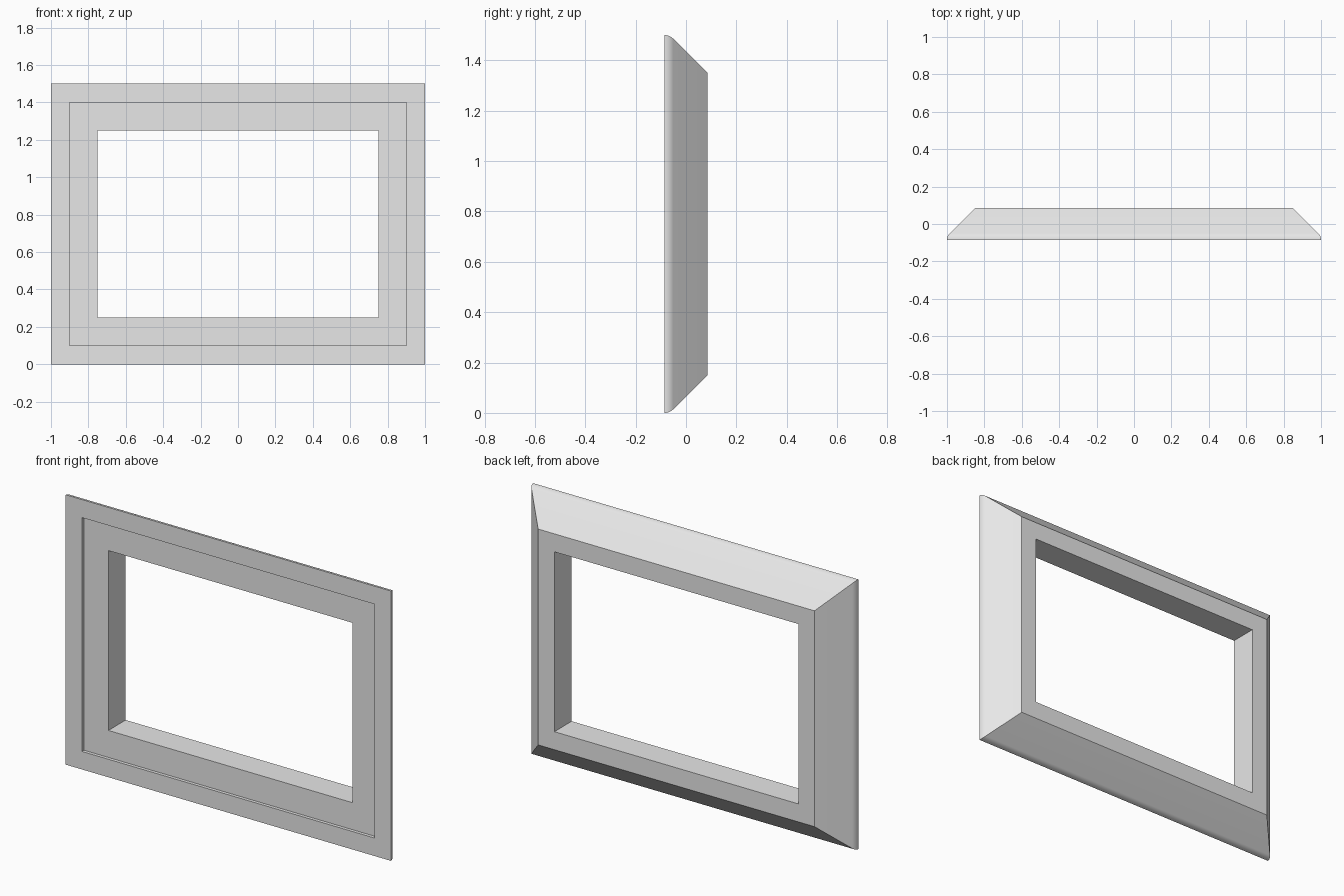
import bpy
import bmesh
import math

cube = bpy.data.objects.get("Cube")
if cube:
    bpy.data.objects.remove(cube, do_unlink=True)

# Overall sizes
HALF_W, HALF_H = 1.0, 0.75
FRONT, BACK = -0.085, 0.085
RIM = 0.1          # flat border around the rebate
WIDTH = 0.25       # full width of the frame bars
REBATE = 0.018     # depth of the step in the front
SLOPE = 0.15       # chamfer on the back
ROUND = 0.02       # tangent length of the rounded outer edge
STEPS = 8

# Plain grey paint
paint = bpy.data.materials.new("light_grey")
paint.use_nodes = True
grey = (0.8, 0.8, 0.8, 1.0)
paint.diffuse_color = grey
paint.node_tree.nodes["Principled BSDF"].inputs["Base Color"].default_value = grey


def moulding_profile():
    """Closed cross-section as (inset from outer edge, y)."""
    radius = ROUND / math.tan(math.pi / 8)
    points = []
    for i in range(STEPS + 1):
        a = math.pi / 4 * i / STEPS
        points.append((radius * (1 - math.cos(a)), FRONT + radius * math.sin(a)))
    points += [(SLOPE, BACK), (WIDTH, BACK), (WIDTH, FRONT + REBATE),
               (RIM, FRONT + REBATE), (RIM, FRONT)]
    return points


# Sweep the moulding around the rectangle with mitred corners
bm = bmesh.new()
rings = []
for sx, sz in ((-1, -1), (1, -1), (1, 1), (-1, 1)):
    rings.append([bm.verts.new((sx * (HALF_W - d), y, HALF_H + sz * (HALF_H - d)))
                  for d, y in moulding_profile()])
for k in range(4):
    a, b = rings[k], rings[(k + 1) % 4]
    for i in range(len(a)):
        j = (i + 1) % len(a)
        bm.faces.new((a[i], b[i], b[j], a[j]))
bmesh.ops.recalc_face_normals(bm, faces=bm.faces)

mesh = bpy.data.meshes.new("picture_frame")
bm.to_mesh(mesh)
bm.free()
mesh.materials.append(paint)
frame = bpy.data.objects.new("picture_frame", mesh)
bpy.context.collection.objects.link(frame)

# Smooth only the rounded outer edge
bpy.ops.object.select_all(action='DESELECT')
frame.select_set(True)
bpy.context.view_layer.objects.active = frame
bpy.ops.object.shade_smooth_by_angle(angle=math.radians(30))
